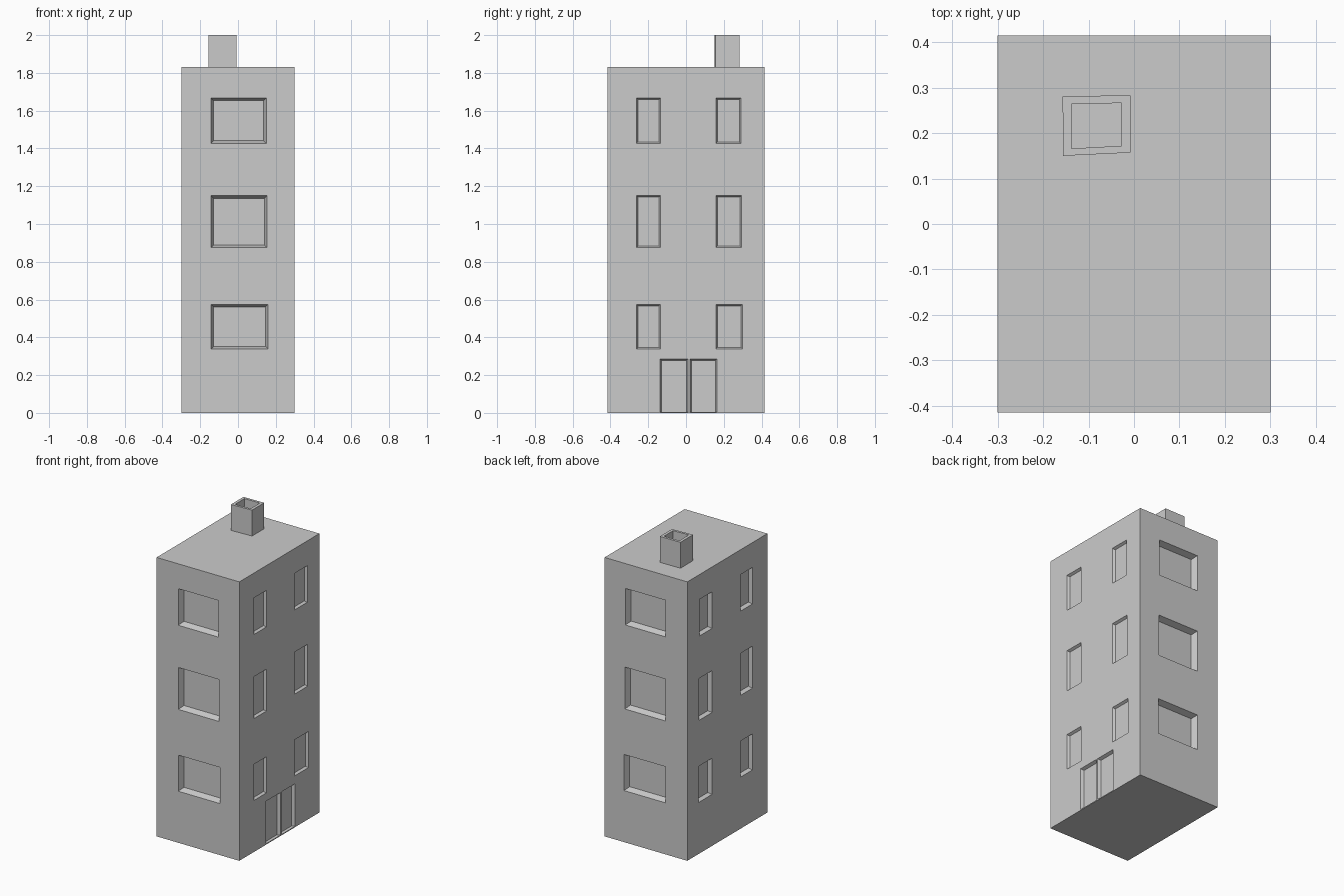
import bpy, bmesh

if "Cube" in bpy.data.objects:
    bpy.data.objects.remove(bpy.data.objects["Cube"])

W, D, H = 0.30, 0.415, 1.83   # half width, half depth, wall height


def mesh_object(name, bm):
    bmesh.ops.recalc_face_normals(bm, faces=bm.faces)
    me = bpy.data.meshes.new(name)
    bm.to_mesh(me)
    bm.free()
    ob = bpy.data.objects.new(name, me)
    bpy.context.collection.objects.link(ob)
    return ob


def add_loft(bm, a, b):
    """Six-sided block between two four-point rings."""
    va = [bm.verts.new(p) for p in a]
    vb = [bm.verts.new(p) for p in b]
    bm.faces.new(va[::-1])
    bm.faces.new(vb)
    for i in range(4):
        j = (i + 1) % 4
        bm.faces.new((va[i], va[j], vb[j], vb[i]))


def add_recess(bm, wall, u0, u1, z0, z1, depth, taper, base_taper=None):
    """Cutter for a recess narrowing into a wall; wall maps (u, z, outward)."""
    bt = taper if base_taper is None else base_taper

    def ring(k):
        a, b, c, d = u0 - k*taper, u1 + k*taper, z0 - k*bt, z1 + k*taper
        return [wall(u, z, k*depth) for u, z in ((a, c), (b, c), (b, d), (a, d))]
    add_loft(bm, ring(-1), ring(1))


front = lambda u, z, o: (u, -D - o, z)
back = lambda u, z, o: (u, D + o, z)
right = lambda u, z, o: (W + o, u, z)
left = lambda u, z, o: (-W - o, u, z)

# Main block
bm = bmesh.new()
plan = ((-W, -D), (W, -D), (W, D), (-W, D))
add_loft(bm, [(x, y, 0) for x, y in plan], [(x, y, H) for x, y in plan])
building = mesh_object("building_walls", bm)

# Window and door recesses
bm = bmesh.new()
floors = ((0.338, 0.575, 0.010), (0.875, 1.150, 0.004), (1.427, 1.667, 0.0))
for z0, z1, shift in floors:
    for wall in (front, back):
        add_recess(bm, wall, -0.143, 0.150 + shift, z0, z1, 0.04, 0.014)
    for wall, depth in ((right, 0.016), (left, 0.026)):
        add_recess(bm, wall, -0.262, -0.134, z0, z1, depth, 0.008)
        add_recess(bm, wall, 0.158, 0.290 + shift, z0, z1, depth, 0.008)
# Double door, the gap leaves the centre post
add_recess(bm, right, -0.137, 0.010, 0.006, 0.285, 0.02, 0.008, 0)
add_recess(bm, right, 0.020, 0.163, 0.006, 0.285, 0.02, 0.008, 0)
cutter = mesh_object("recess_cutter", bm)
cutter.hide_render = True

mod = building.modifiers.new("recesses", 'BOOLEAN')
mod.operation = 'DIFFERENCE'
mod.solver = 'EXACT'
mod.object = cutter
bpy.context.view_layer.objects.active = building
building.select_set(True)
bpy.ops.object.modifier_apply(modifier=mod.name)
bpy.data.objects.remove(cutter)

# Hollow chimney
outer = ((-0.156, 0.150), (-0.008, 0.157), (-0.008, 0.283), (-0.157, 0.281))
inner = ((-0.137, 0.166), (-0.027, 0.172), (-0.027, 0.266), (-0.138, 0.264))
bm = bmesh.new()
rings = [[bm.verts.new((x, y, z)) for x, y in pts]
         for pts, z in ((outer, H), (outer, 2.0), (inner, 2.0), (inner, H + 0.03))]
for a, b in zip(rings, rings[1:]):
    for i in range(4):
        j = (i + 1) % 4
        bm.faces.new((a[i], a[j], b[j], b[i]))
bm.faces.new(rings[0][::-1])
bm.faces.new(rings[-1])
mesh_object("chimney", bm)
